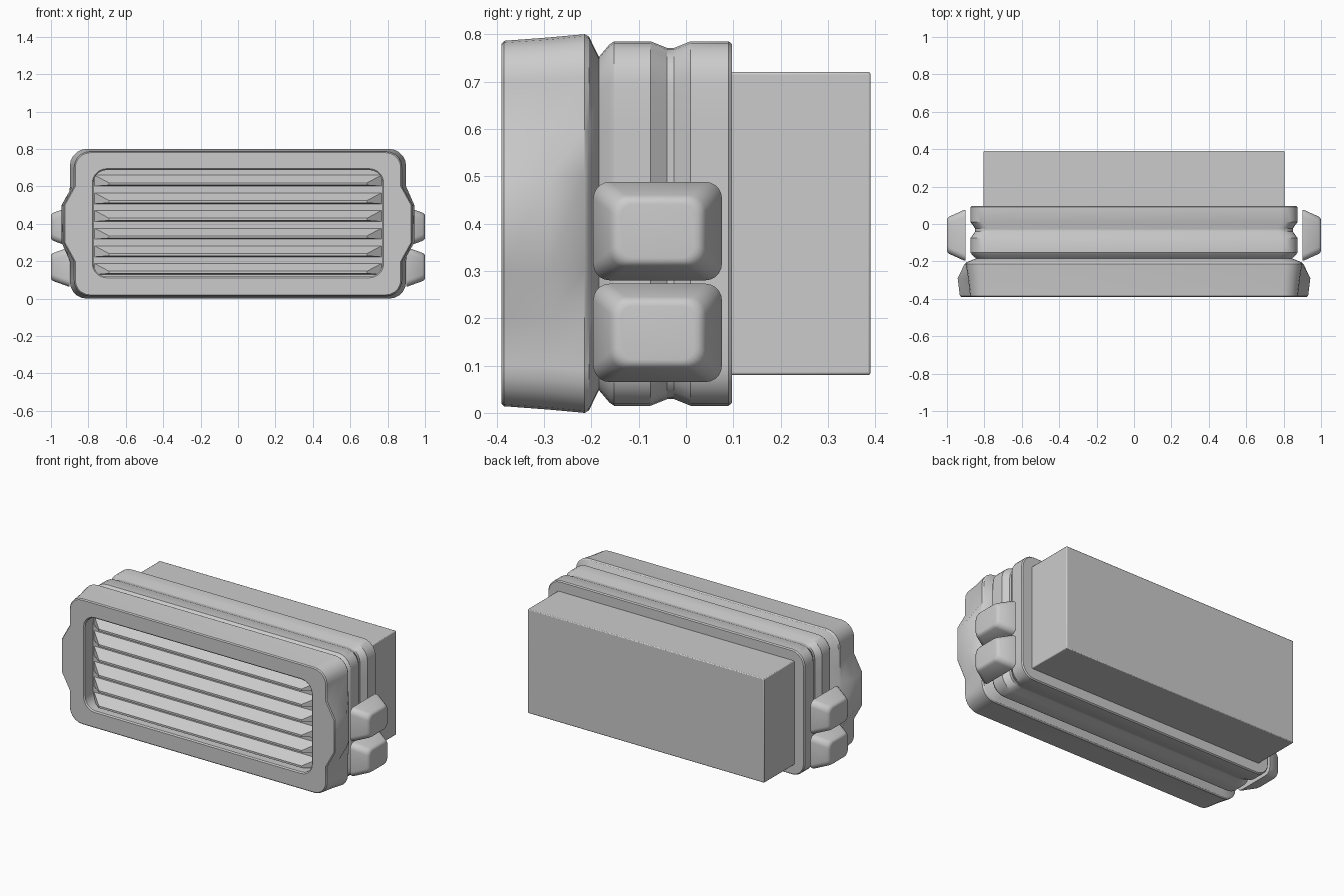
import bpy, bmesh
from math import sin, cos, pi, radians

if "Cube" in bpy.data.objects:
    bpy.data.objects.remove(bpy.data.objects["Cube"])


def finish(name, bm, bevel=0.0, segments=2):
    bmesh.ops.recalc_face_normals(bm, faces=bm.faces[:])
    me = bpy.data.meshes.new(name)
    bm.to_mesh(me)
    bm.free()
    ob = bpy.data.objects.new(name, me)
    bpy.context.collection.objects.link(ob)
    if bevel:
        m = ob.modifiers.new("soft_edges", 'BEVEL')
        m.width, m.segments = bevel, segments
        m.limit_method, m.angle_limit = 'ANGLE', radians(25)
    bpy.ops.object.select_all(action='DESELECT')
    ob.select_set(True)
    bpy.context.view_layer.objects.active = ob
    bpy.ops.object.shade_smooth_by_angle(angle=radians(30))
    return ob


def outline(hu, hv, r, bulge=None, n=6):
    """Rounded rectangle, with four extra points per upright side for a bulge."""
    right = [(hu, -0.2), (bulge or hu, -0.1), (bulge or hu, 0.1), (hu, 0.2)]

    def corner(cu, cv, a0):
        return [(cu + r * cos(a0 + i * pi / 2 / (n - 1)),
                 cv + r * sin(a0 + i * pi / 2 / (n - 1))) for i in range(n)]
    top = corner(hu - r, hv - r, 0) + corner(r - hu, hv - r, pi / 2)
    low = corner(r - hu, r - hv, pi) + corner(hu - r, r - hv, 3 * pi / 2)
    if bulge is False:
        return top + low
    return right + top + [(-u, -v) for u, v in right] + low


def loft(rings):
    bm = bmesh.new()
    loops = [[bm.verts.new(p) for p in ring] for ring in rings]
    for a, b in zip(loops, loops[1:]):
        for i in range(len(a)):
            j = (i + 1) % len(a)
            bm.faces.new((a[i], a[j], b[j], b[i]))
    bm.faces.new(loops[0])
    bm.faces.new(loops[-1])
    return bm


# Housing: grille recess, front bezel, neck and grooved body in one loft
# (y, half width, half height, corner radius, bulge half width, centre z)
layers = [
    (-0.305, 0.772, 0.285, 0.07, None, 0.403),
    (-0.383, 0.772, 0.285, 0.07, None, 0.403),
    (-0.39, 0.779, 0.292, 0.077, None, 0.403),
    (-0.39, 0.870, 0.380, 0.08, 0.925, 0.4),
    (-0.384, 0.876, 0.386, 0.085, 0.931, 0.4),
    (-0.29, 0.887, 0.393, 0.09, 0.943, 0.4),
    (-0.214, 0.899, 0.400, 0.09, 0.906, 0.4),
    (-0.205, 0.894, 0.395, 0.09, 0.896, 0.4),
    (-0.184, 0.845, 0.352, 0.07, None, 0.4),
    (-0.162, 0.868, 0.378, 0.08, None, 0.4),
    (-0.152, 0.874, 0.385, 0.085, None, 0.4),
    (-0.075, 0.874, 0.385, 0.085, None, 0.4),
    (-0.040, 0.849, 0.371, 0.08, None, 0.4),
    (-0.025, 0.849, 0.371, 0.08, None, 0.4),
    (0.010, 0.874, 0.385, 0.085, None, 0.4),
    (0.090, 0.874, 0.385, 0.085, None, 0.4),
    (0.097, 0.868, 0.379, 0.08, None, 0.4),
]
finish("housing", loft([[(u, y, v + cz) for u, v in outline(hu, hv, r, b)]
                        for y, hu, hv, r, b, cz in layers]))

# Rear box
bm = bmesh.new()
bmesh.ops.create_cube(bm, size=1)
for v in bm.verts:
    v.co = (v.co.x * 1.61, 0.24 + v.co.y * 0.30, 0.4 + v.co.z * 0.64)
finish("rear_box", bm, 0.005)

# Louvre slats with tapered ends
for k in range(6):
    z = 0.615 - 0.0945 * k
    bm = loft([[(s * 0.772, -0.30, z + 0.048), (s * 0.69, -0.368, z + 0.004),
                (s * 0.69, -0.368, z - 0.008), (s * 0.772, -0.30, z - 0.014)]
               for s in (-1, 1)])
    finish(f"louvre_slat_{k + 1}", bm)

# Two tapered side buttons on each side
# (distance from the middle, half depth, half height, corner radius)
steps = [(0.90, 0.136, 0.104, 0.035), (0.907, 0.136, 0.104, 0.035),
         (0.985, 0.101, 0.076, 0.035), (0.994, 0.095, 0.071, 0.035),
         (0.999, 0.086, 0.064, 0.032), (1.0, 0.078, 0.057, 0.028)]
for side, s in (("left", -1), ("right", 1)):
    for row, cz in (("upper", 0.384), ("lower", 0.169)):
        bm = loft([[(s * x, u - 0.06, v + cz) for u, v in outline(hu, hv, r, False)]
                   for x, hu, hv, r in steps])
        finish(f"{side}_{row}_button", bm)
